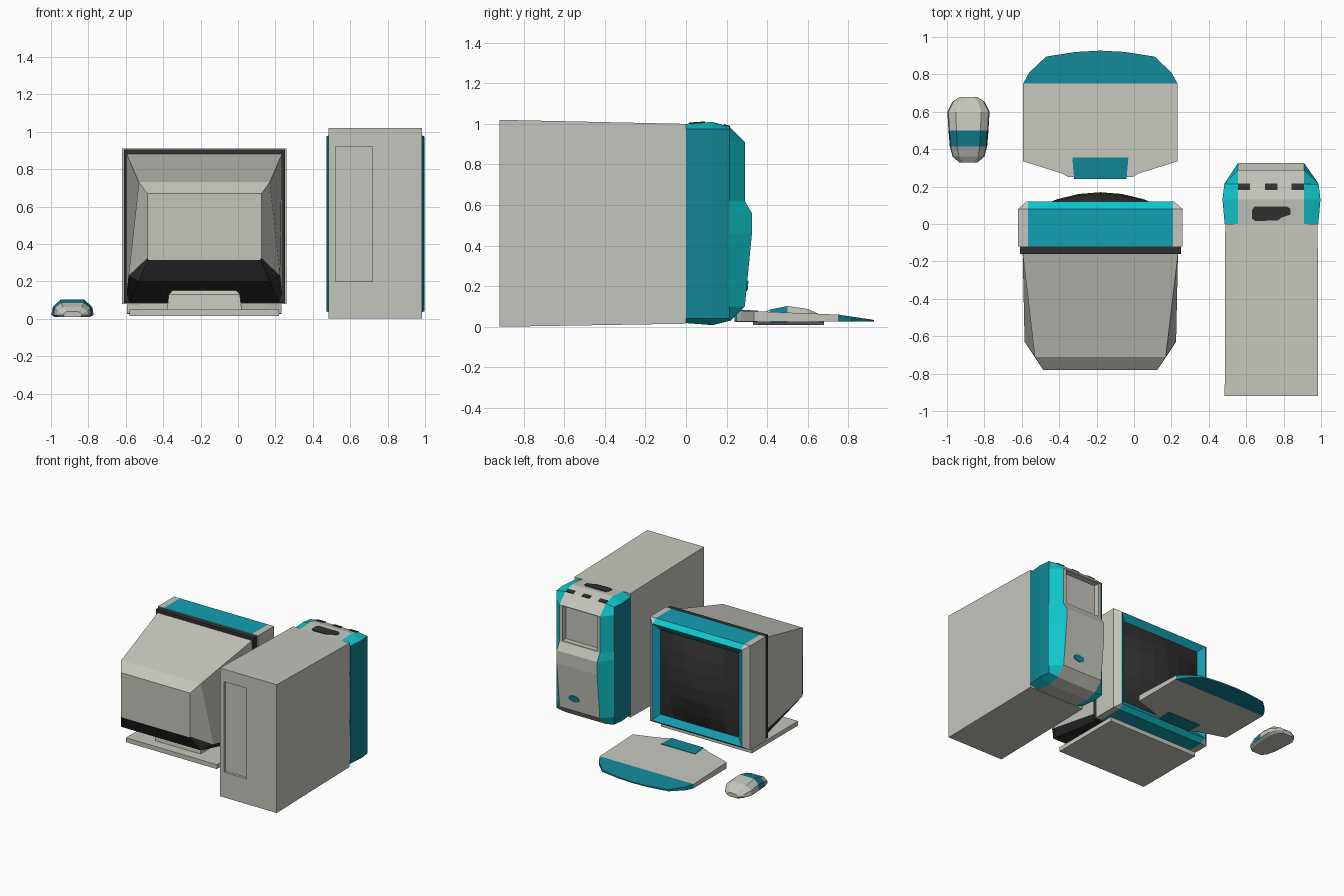
import bpy, bmesh, math
from mathutils import Vector

if "Cube" in bpy.data.objects:
    bpy.data.objects.remove(bpy.data.objects["Cube"])


def mat(name, r, g, b):
    m = bpy.data.materials.new(name)
    m.diffuse_color = (r, g, b, 1)
    m.use_nodes = True
    m.node_tree.nodes["Principled BSDF"].inputs["Base Color"].default_value = m.diffuse_color
    return m


GREY, DARK, TEAL, CYAN, DEEP = range(5)
MATS = [mat("warm grey", .56, .56, .51), mat("charcoal", .03, .03, .03),
        mat("teal", .006, .35, .45), mat("cyan", .005, .55, .60),
        mat("deep teal", .006, .23, .30)]


def finish(name, bm, rule=GREY):
    """Turn a bmesh into a flat shaded object; rule is a colour or a face function."""
    bmesh.ops.recalc_face_normals(bm, faces=bm.faces)
    bm.normal_update()
    for f in bm.faces:
        f.material_index = rule(f) if callable(rule) else rule
    me = bpy.data.meshes.new(name)
    bm.to_mesh(me)
    bm.free()
    for m in MATS:
        me.materials.append(m)
    ob = bpy.data.objects.new(name, me)
    bpy.context.collection.objects.link(ob)
    return ob


def loft(rings, caps=(True, True)):
    """Skin closed rings that have equal point counts."""
    bm = bmesh.new()
    vs = [[bm.verts.new(p) for p in r] for r in rings]
    n = len(rings[0])
    for a, b in zip(vs, vs[1:]):
        for i in range(n):
            j = (i + 1) % n
            bm.faces.new((a[i], a[j], b[j], b[i]))
    if caps[0]:
        bm.faces.new(vs[0])
    if caps[1]:
        bm.faces.new(vs[-1])
    return bm


def prism(name, pts, vec, rule=GREY):
    v = Vector(vec)
    return finish(name, loft([pts, [Vector(p) + v for p in pts]]), rule)


def bisect(bm, co, no):
    bmesh.ops.bisect_plane(bm, geom=bm.verts[:] + bm.edges[:] + bm.faces[:],
                           plane_co=co, plane_no=no)


def recess(bm, x0, x1, z0, z1, side, depth):
    """Cut a rectangle out of the face looking along side*y and push it in."""
    bmesh.ops.recalc_face_normals(bm, faces=bm.faces)
    for x in (x0, x1):
        bisect(bm, (x, 0, 0), (1, 0, 0))
    for z in (z0, z1):
        bisect(bm, (0, 0, z), (0, 0, 1))
    bm.normal_update()
    fs = []
    for f in bm.faces:
        c = f.calc_center_median()
        if x0 < c.x < x1 and z0 < c.z < z1 and f.normal.y * side > .7:
            fs.append(f)
    ext = bmesh.ops.extrude_face_region(bm, geom=fs)
    bmesh.ops.translate(bm, vec=(0, -side * depth, 0),
                        verts=[g for g in ext["geom"] if isinstance(g, bmesh.types.BMVert)])
    bmesh.ops.delete(bm, geom=[f for f in fs if f.is_valid], context="FACES")


def rect(cx, hw, y, z0, z1):
    return [(cx - hw, y, z0), (cx + hw, y, z0), (cx + hw, y, z1), (cx - hw, y, z1)]


# Tower case with a recessed rear panel
bm = loft([rect(.735, .25, -.92, 0, 1.02), rect(.735, .247, 0, .015, 1.0)])
recess(bm, .52, .72, .2, .92, -1, .02)
finish("tower_case", bm)

# Tower fascia: grey middle profile, flared teal flanks
prof = [(0, 1.0), (.13, 1.01), (.215, .985), (.29, .91), (.29, .62), (.325, .56),
        (.325, .46), (.29, .1), (.22, .03), (.13, .008), (0, .018)]
bm = bmesh.new()
rows = []
for y, z in prof:
    ys = min(y, .215)
    w = .25 if y == 0 else .262 if y == .13 else .252
    zs = min(max(z, .04), .975)
    rows.append([bm.verts.new(p) for p in (
        (.735 - w, ys, zs), (.555, y, z), (.91, y, z), (.735 + w, ys, zs))])
for a, b in zip(rows, rows[1:]):
    for i in range(3):
        bm.faces.new((a[i], a[i + 1], b[i + 1], b[i]))
for s in (0, 3):
    bm.faces.new([rows[i][s] for i in (0, 1, 9, 10)])
    bm.faces.new([rows[i][s] for i in range(1, 10)])
bm.faces.new([r[1] for r in (rows[0], rows[10])] + [r[2] for r in (rows[10], rows[0])])
recess(bm, .58, .885, .63, .905, 1, .045)


def fascia_rule(f):
    x = f.calc_center_median().x
    if .55 < x < .915:
        return GREY
    return DEEP if abs(f.normal.x) > .95 else CYAN


finish("tower_fascia", bm, fascia_rule)

# Tower top vents and handle slot
for x in (.588, .733, .875):
    prism("top_vent", [(x - .033, .185, .992), (x + .033, .185, .992), (x + .033, .215, .983),
                       (x - .033, .215, .983)], (0, .002, .007), DARK)
slot = [(.63, .075), (.645, .093), (.82, .093), (.837, .08), (.837, .05), (.79, .035),
        (.77, .02), (.65, .015), (.63, .03)]
prism("top_slot", [(x, y, 1.0 + y * .077) for x, y in slot], (0, 0, .005), DARK)

# Power button
oval = [(.775 + .048 * math.cos(k * math.pi / 5), .2 + .026 * math.sin(k * math.pi / 5))
        for k in range(10)]
prism("power_button", [(x, .29 + (z - .1) * .097, z) for x, z in oval], (0, .006, 0), DEEP)

# Monitor rear housing: grey shell above, charcoal belly below
C = -.18


def ring(pts):
    """Half section (half width, y, z) mirrored about the monitor centre."""
    return [(C + w, y, z) for w, y, z in pts] + [(C - w, y, z) for w, y, z in reversed(pts)]


housing = [ring([(.415, -.16, .88), (.415, -.16, .14), (.40, -.16, .09)]),
           ring([(.35, -.71, .73), (.405, -.63, .23), (.35, -.71, .2)]),
           ring([(.305, -.78, .67), (.305, -.78, .325), (.30, -.778, .315)])]


def housing_rule(f):
    zs = sorted(v.co.z for v in f.verts)
    return DARK if zs[-1] < .35 else GREY


finish("monitor_housing", loft(housing), housing_rule)

# Charcoal band behind the bezel
finish("monitor_band", loft([rect(C, .43, -.16, .085, .905), rect(C, .43, -.115, .085, .905)]), DARK)

# Bezel: grey corners, teal top and bottom, cyan inner frame
bm = loft([rect(C, .44, -.12, .08, .91), rect(C, .44, .08, .08, .91),
           rect(C, .395, .12, .11, .88), rect(C, .345, .085, .16, .83)], (True, False))
for s in (-1, 1):
    bisect(bm, (C + s * .388, 0, 0), (1, 0, 0))


def bezel_rule(f):
    c = f.calc_center_median()
    if max(abs(v.co.x - C) for v in f.verts) < .396 and c.y > .085 and .12 < c.z < .87:
        return TEAL
    if abs(c.x - C) < .388 and c.y > -.11:
        return CYAN if c.y > .09 else TEAL
    return GREY


finish("monitor_bezel", bm, bezel_rule)

# Bulging screen
N = 6
bm = bmesh.new()
g = [[bm.verts.new((C + .348 * u, .085 + .085 * (1 - u * u) * (1 - v * v), .495 + .337 * v))
      for u in [i * 2 / N - 1 for i in range(N + 1)]] for v in [j * 2 / N - 1 for j in range(N + 1)]]
for j in range(N):
    for i in range(N):
        bm.faces.new((g[j][i], g[j][i + 1], g[j + 1][i + 1], g[j + 1][i]))
screen = finish("screen", bm, DARK)
if screen.data.polygons[0].normal.y < 0:
    screen.data.flip_normals()

# Monitor stand: neck and base plate
finish("stand_neck", loft([
    [(C - .2, -.5, .045), (C + .2, -.5, .045), (C + .2, -.08, .045), (C - .2, -.08, .045)],
    [(C - .19, -.49, .13), (C + .19, -.49, .13), (C + .19, -.09, .13), (C - .19, -.09, .13)],
    [(C - .17, -.47, .152), (C + .17, -.47, .152), (C + .17, -.1, .152), (C - .17, -.1, .152)]]))
prism("stand_base", [(C - .4, -.58, .015), (C + .4, -.58, .015), (C + .4, 0, .015),
                     (C - .4, 0, .015)], (0, 0, .035))


# Keyboard: grey deck sloping to the front, teal curved wrist rest, teal rear tab
def deck_z(y):
    return .08 - (y - .25) * .04


half = [(.17, .25), (.205, .27), (.413, .335), (.413, .75)]
deck = [(C + w, y) for w, y in half] + [(C - w, y) for w, y in reversed(half)]
finish("keyboard_deck", loft([[(x, y, .027) for x, y in deck], [(x, y, deck_z(y)) for x, y in deck]]))
half = [(.413, .75), (.38, .81), (.29, .895), (.13, .92)]
rest = [(C + w, y) for w, y in half] + [(C, .927)] + [(C - w, y) for w, y in reversed(half)]
finish("wrist_rest", loft([[(x, y, .025) for x, y in rest],
                           [(x, y, .06 - (y - .75) * .15) for x, y in rest]]), DEEP)
tab = [(C - .14, .24), (C + .14, .24), (C + .15, .355), (C - .15, .355)]
finish("keyboard_tab", loft([[(x, y, .024) for x, y in tab],
                             [(x, y, deck_z(y) + .004) for x, y in tab]]), DEEP)

# Mouse: faceted shell with a teal band
shell = []
for y, w, h in [(.33, .05, .04), (.36, .085, .062), (.415, .1, .085), (.5, .107, .102),
                (.6, .113, .088), (.655, .085, .062), (.68, .045, .04)]:
    sec = [(-.8 * w, .008), (-w, .02), (-w * .95, h * .65), (-w * .6, h), (w * .6, h),
           (w * .95, h * .65), (w, .02), (.8 * w, .008)]
    shell.append([(-.885 + x, y, z) for x, z in sec])


def mouse_rule(f):
    c = f.calc_center_median()
    return DEEP if .415 < c.y < .5 and c.z > .03 else GREY


finish("mouse", loft(shell), mouse_rule)
